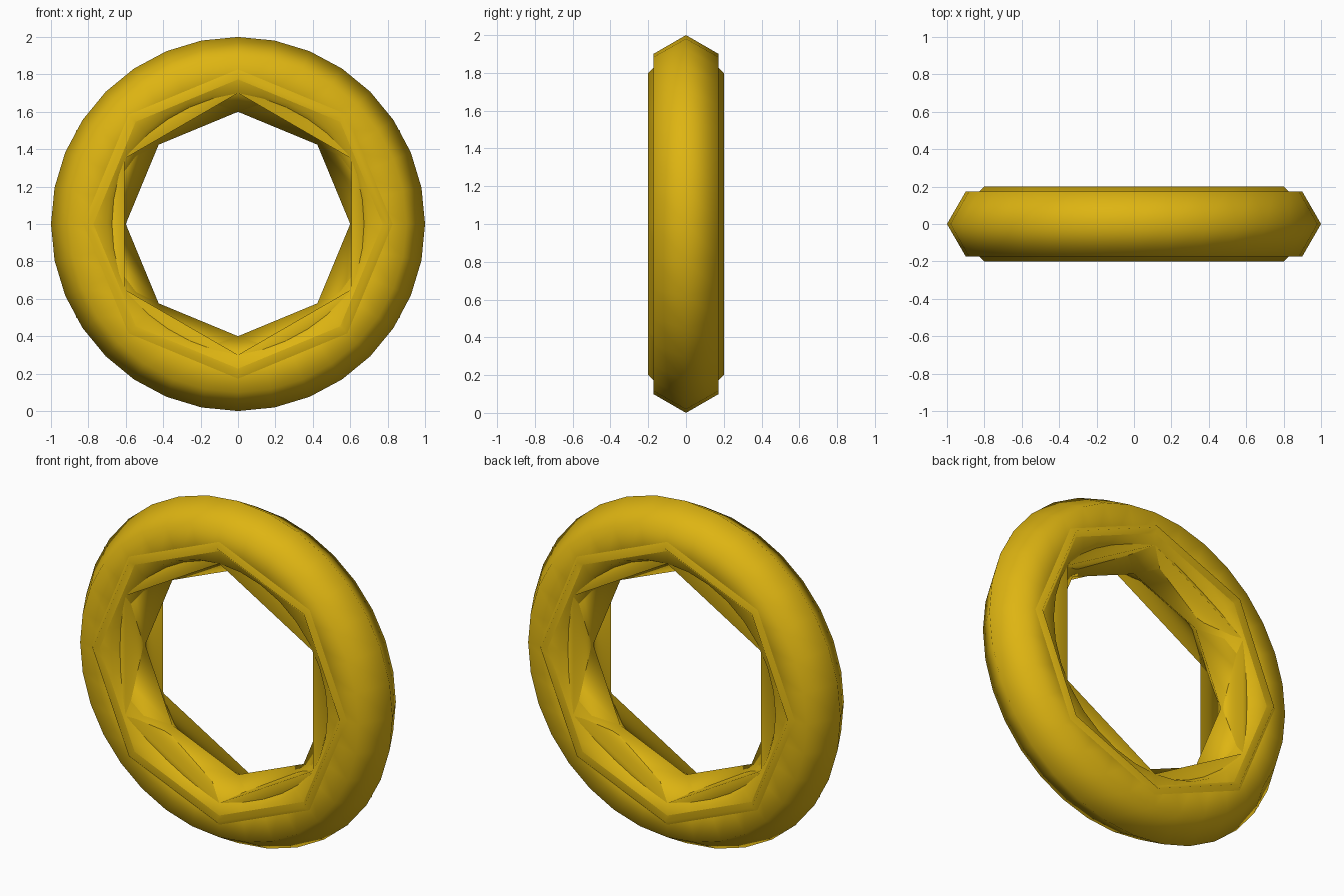
import bpy
from math import pi

cube = bpy.data.objects.get("Cube")
if cube:
    bpy.data.objects.remove(cube, do_unlink=True)

# Single golden colour
gold = bpy.data.materials.new("golden yellow")
gold.use_nodes = True
colour = (0.73, 0.46, 0.006, 1.0)
gold.diffuse_color = colour
gold.node_tree.nodes["Principled BSDF"].inputs["Base Color"].default_value = colour


def add_ring(name, around, section):
    """Upright ring with a corner at the top and a polygonal section."""
    bpy.ops.mesh.primitive_torus_add(
        major_segments=around, minor_segments=section,
        major_radius=0.8, minor_radius=0.2,
        location=(0, 0, 1), rotation=(pi / 2, -pi / 2, 0))
    ring = bpy.context.object
    ring.name = name
    ring.data.materials.append(gold)
    bpy.ops.object.shade_smooth()
    return ring


# Round outer ring, and two coarser rings that break through its surface
add_ring("round_ring", 32, 6)
add_ring("octagonal_ring", 8, 4)
add_ring("hexagonal_ring", 6, 3)
